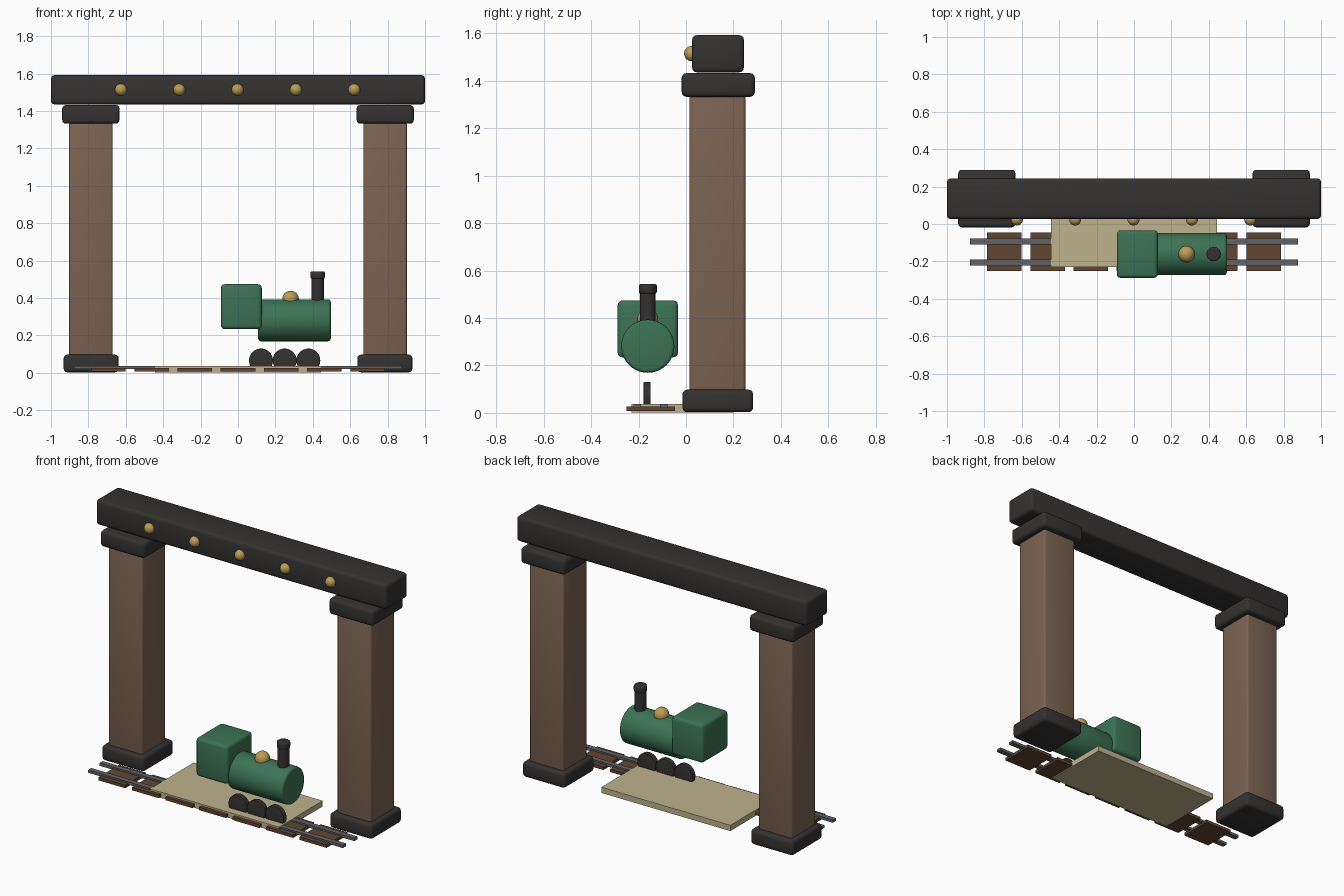
import bpy
import math

if "Cube" in bpy.data.objects:
    bpy.data.objects.remove(bpy.data.objects["Cube"])


def material(name, r, g, b):
    m = bpy.data.materials.new(name)
    m.diffuse_color = (r, g, b, 1)
    m.use_nodes = True
    m.node_tree.nodes["Principled BSDF"].inputs["Base Color"].default_value = m.diffuse_color
    return m


DARK = material("dark_iron", 0.035, 0.032, 0.031)
BROWN = material("brown_wood", 0.2, 0.125, 0.085)
SLEEPER = material("sleeper_wood", 0.12, 0.06, 0.03)
GREEN = material("green_paint", 0.045, 0.17, 0.09)
GOLD = material("brass", 0.5, 0.34, 0.09)
SAND = material("sand_board", 0.52, 0.45, 0.27)
STEEL = material("steel", 0.12, 0.125, 0.14)


def finish(name, mat, bevel=0, segments=3):
    ob = bpy.context.object
    ob.name = name
    ob.data.materials.append(mat)
    if bevel:
        mod = ob.modifiers.new("bevel", "BEVEL")
        mod.width = bevel
        mod.segments = segments
        mod.limit_method = 'ANGLE'
        mod.angle_limit = math.radians(40)
        bpy.ops.object.modifier_apply(modifier=mod.name)
    bpy.ops.object.shade_smooth_by_angle(angle=math.radians(35))
    return ob


def box(name, x, y, z, mat, bevel=0, segments=3):
    """Box from (min, max) pairs on each axis."""
    bpy.ops.mesh.primitive_cube_add(size=1, location=[sum(p) / 2 for p in (x, y, z)])
    ob = bpy.context.object
    ob.scale = [p[1] - p[0] for p in (x, y, z)]
    bpy.ops.object.transform_apply(location=False, rotation=False, scale=True)
    return finish(name, mat, bevel, segments)


def cylinder(name, loc, radius, depth, mat, rot=(0, 0, 0), bevel=0):
    bpy.ops.mesh.primitive_cylinder_add(vertices=40, radius=radius, depth=depth,
                                        location=loc, rotation=rot)
    return finish(name, mat, bevel)


def ball(name, loc, radius, mat):
    bpy.ops.mesh.primitive_uv_sphere_add(segments=24, ring_count=14, radius=radius, location=loc)
    return finish(name, mat)


# Gate: two pillars with base and capital, joined by a beam
for side, s in (("left", -1), ("right", 1)):
    def span(a, b):
        return sorted((s * a, s * b))
    box(side + "_pillar", span(0.67, 0.903), (0.015, 0.25), (0.004, 1.34), BROWN, 0.012)
    box(side + "_pillar_base", span(0.638, 0.932), (-0.015, 0.283), (0.003, 0.098), DARK, 0.02)
    box(side + "_capital", span(0.634, 0.94), (-0.018, 0.29), (1.332, 1.432), DARK, 0.02)
box("beam", (-1, 1), (0.026, 0.244), (1.435, 1.592), DARK, 0.02)

# Brass studs along the beam front
for i in range(5):
    ball(f"beam_stud_{i + 1}", (-0.626 + 0.3118 * i, 0.024, 1.514), 0.032, GOLD)

# Track: sleepers, rails and platform board
for i in range(7):
    x = 0.231 * (i - 3)
    box(f"sleeper_{i + 1}", (x - 0.0925, x + 0.0925), (-0.251, -0.046), (0.008, 0.027), SLEEPER)
for name, y in (("front_rail", -0.206), ("back_rail", -0.093)):
    box(name, (-0.877, 0.877), (y - 0.016, y + 0.016), (0.02, 0.037), STEEL)
box("platform_board", (-0.445, 0.443), (-0.23, 0.2), (0.002, 0.0375), SAND)

# Engine: cab, boiler, chimney, dome and wheels
Y = -0.161
box("cab", (-0.092, 0.127), (-0.288, -0.034), (0.234, 0.474), GREEN, 0.02)
cylinder("boiler", (0.302, Y, 0.281), 0.112, 0.388, GREEN, (0, math.pi / 2, 0), 0.014)
cylinder("chimney", (0.426, Y, 0.445), 0.033, 0.15, DARK)
cylinder("chimney_rim", (0.426, Y, 0.523), 0.038, 0.04, DARK, bevel=0.008)
ball("dome", (0.281, Y, 0.395), 0.044, GOLD)
for i in range(3):
    cylinder(f"wheel_{i + 1}", (0.123 + 0.1265 * i, Y - 0.003, 0.066), 0.064, 0.03, DARK,
             (math.pi / 2, 0, 0), 0.003)
